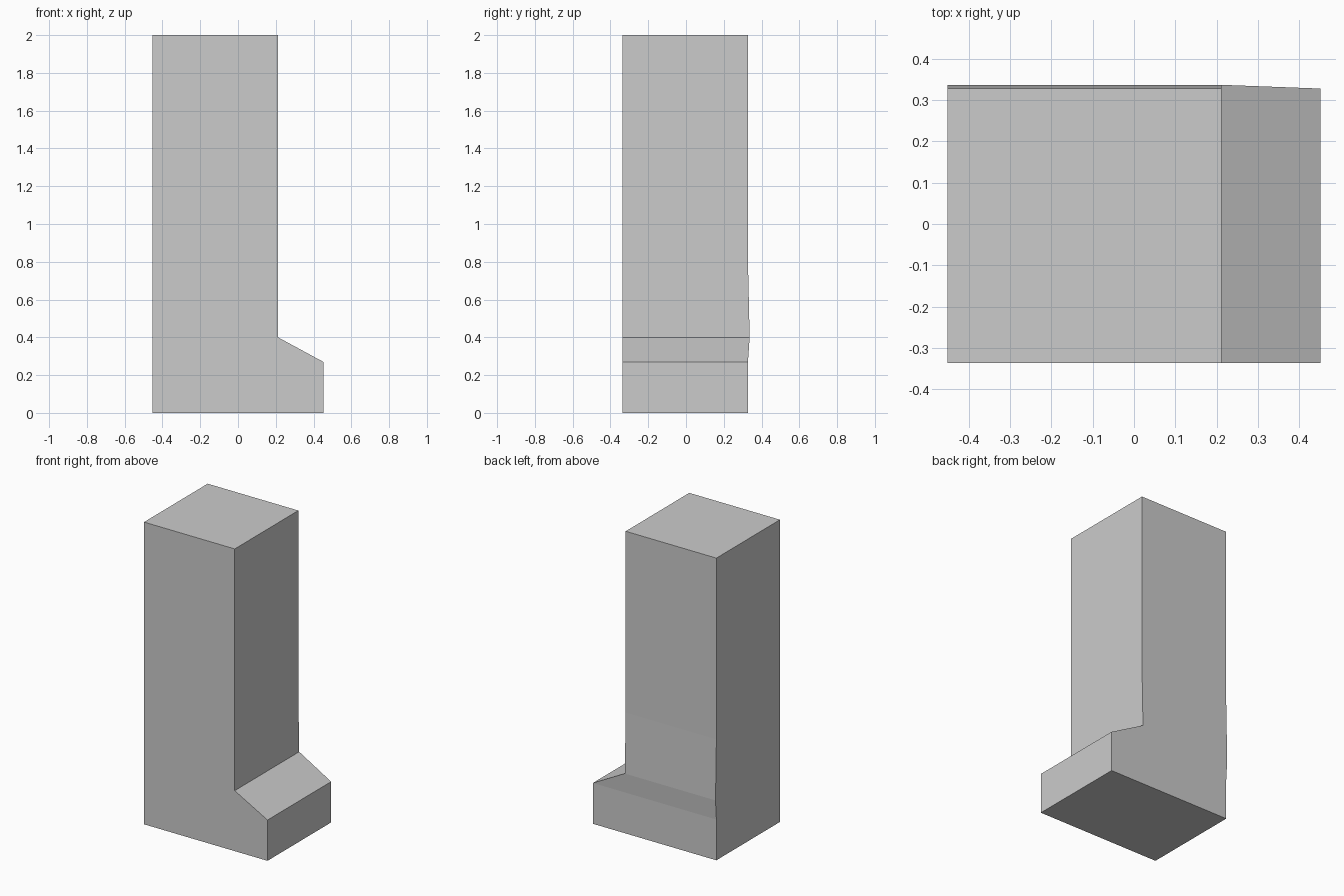
import bpy, bmesh

if "Cube" in bpy.data.objects:
    bpy.data.objects.remove(bpy.data.objects["Cube"])

LEFT, FRONT = -0.452, -0.337

# Horizontal sections from bottom to top: height, right edge x, back edge y
sections = [
    (0.00, 0.452, 0.328),
    (0.27, 0.452, 0.328),   # top of the foot
    (0.40, 0.212, 0.337),   # top of the sloped shoulder, slight back bulge
    (0.80, 0.212, 0.328),
    (2.00, 0.212, 0.328),
]

# Stepped pillar: skin the rectangular sections and cap both ends
bm = bmesh.new()
rings = [[bm.verts.new(p) for p in ((LEFT, FRONT, z), (right, FRONT, z),
                                    (right, back, z), (LEFT, back, z))]
         for z, right, back in sections]
for low, high in zip(rings, rings[1:]):
    for i in range(4):
        j = (i + 1) % 4
        bm.faces.new((low[i], low[j], high[j], high[i]))
bm.faces.new(reversed(rings[0]))
bm.faces.new(rings[-1])
bmesh.ops.recalc_face_normals(bm, faces=bm.faces)

mesh = bpy.data.meshes.new("stepped_pillar")
bm.to_mesh(mesh)
bm.free()
pillar = bpy.data.objects.new("stepped_pillar", mesh)
bpy.context.collection.objects.link(pillar)
